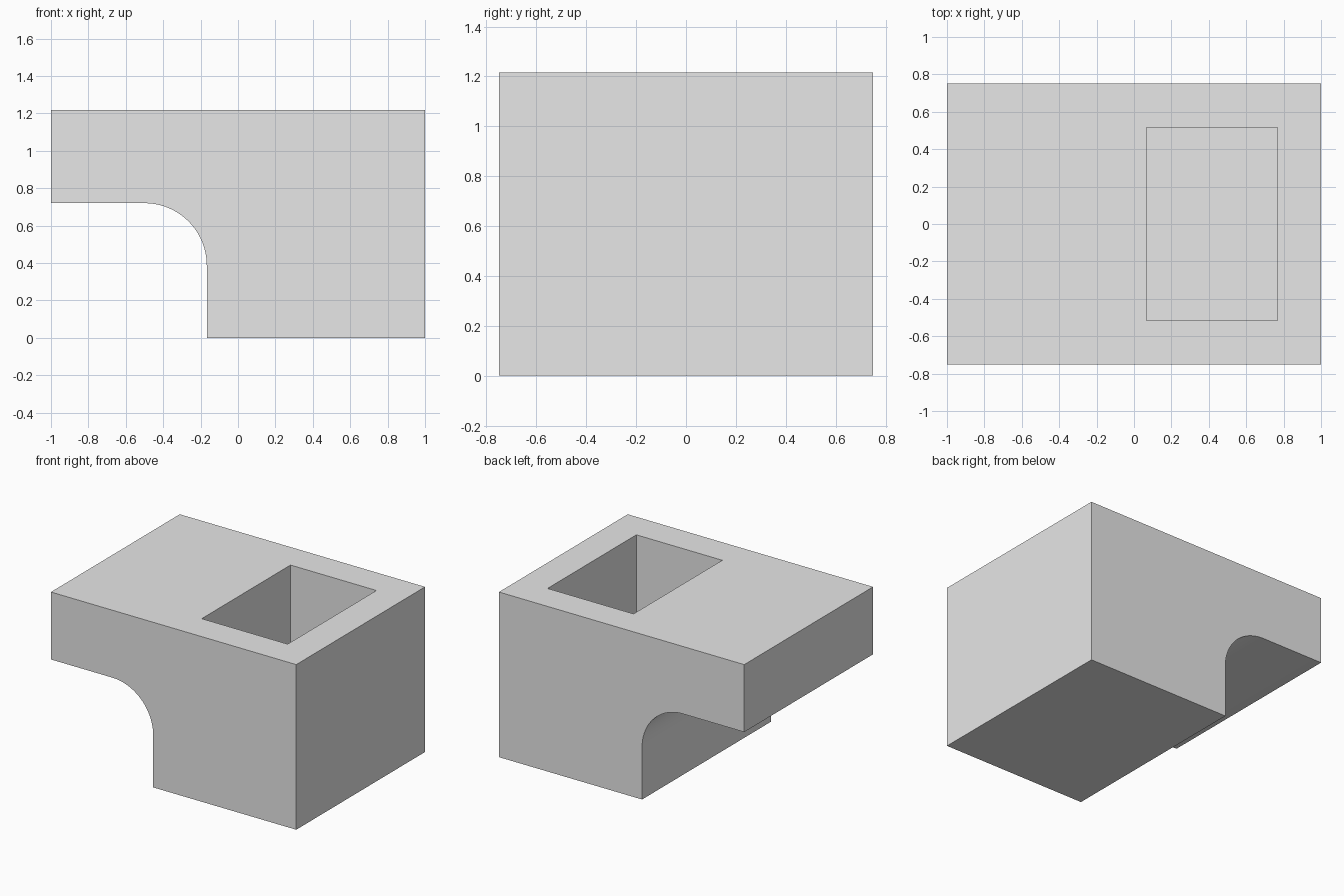
import bpy
import bmesh
import math

cube = bpy.data.objects.get("Cube")
if cube:
    bpy.data.objects.remove(cube, do_unlink=True)

HALF_X, HALF_Y, HEIGHT = 1.0, 0.75, 1.217
LEG_X = -0.167       # inner face of the leg
SHELF_Z = 0.72       # underside of the overhang
RADIUS = 0.333       # fillet between leg and overhang
WALL = 0.233         # wall around the pocket
ARC_STEPS = 24

grey = bpy.data.materials.new("light grey")
grey.use_nodes = True
grey.diffuse_color = (0.8, 0.8, 0.8, 1)
grey.node_tree.nodes["Principled BSDF"].inputs["Base Color"].default_value = (0.8, 0.8, 0.8, 1)


def prism(name, outline, axis, start, end):
    """Extrude a 2D outline along y (outline is x, z) or z (outline is x, y)."""
    bm = bmesh.new()
    place = (lambda a, b: (a, start, b)) if axis == "y" else (lambda a, b: (a, b, start))
    face = bm.faces.new([bm.verts.new(place(a, b)) for a, b in outline])
    moved = bmesh.ops.extrude_face_region(bm, geom=[face])["geom"]
    offset = (0, end - start, 0) if axis == "y" else (0, 0, end - start)
    bmesh.ops.translate(bm, vec=offset, verts=[g for g in moved if isinstance(g, bmesh.types.BMVert)])
    bmesh.ops.recalc_face_normals(bm, faces=bm.faces)
    mesh = bpy.data.meshes.new(name)
    bm.to_mesh(mesh)
    bm.free()
    mesh.materials.append(grey)
    obj = bpy.data.objects.new(name, mesh)
    bpy.context.collection.objects.link(obj)
    return obj


# Block with overhang and filleted inner corner
arc = []
for i in range(ARC_STEPS + 1):
    t = math.pi / 2 * i / ARC_STEPS
    arc.append((LEG_X - RADIUS + RADIUS * math.cos(t), SHELF_Z - RADIUS + RADIUS * math.sin(t)))
profile = [(LEG_X, 0)] + arc + [(-HALF_X, SHELF_Z), (-HALF_X, HEIGHT), (HALF_X, HEIGHT), (HALF_X, 0)]
block = prism("bracket_block", profile, "y", -HALF_Y, HALF_Y)

# Rectangular pocket sunk into the leg from the top
x0, x1, y1 = LEG_X + WALL, HALF_X - WALL, HALF_Y - WALL
cutter = prism("pocket_cutter", [(x0, -y1), (x1, -y1), (x1, y1), (x0, y1)], "z", WALL, HEIGHT + 0.2)
cutter.hide_render = True

cut = block.modifiers.new("pocket", "BOOLEAN")
cut.operation = "DIFFERENCE"
cut.solver = "EXACT"
cut.object = cutter

bpy.ops.object.select_all(action="DESELECT")
block.select_set(True)
bpy.context.view_layer.objects.active = block
bpy.ops.object.modifier_apply(modifier=cut.name)
bpy.data.objects.remove(cutter, do_unlink=True)

# Smooth the fillet, keep the edges sharp
bpy.ops.object.shade_smooth_by_angle(angle=math.radians(30))
